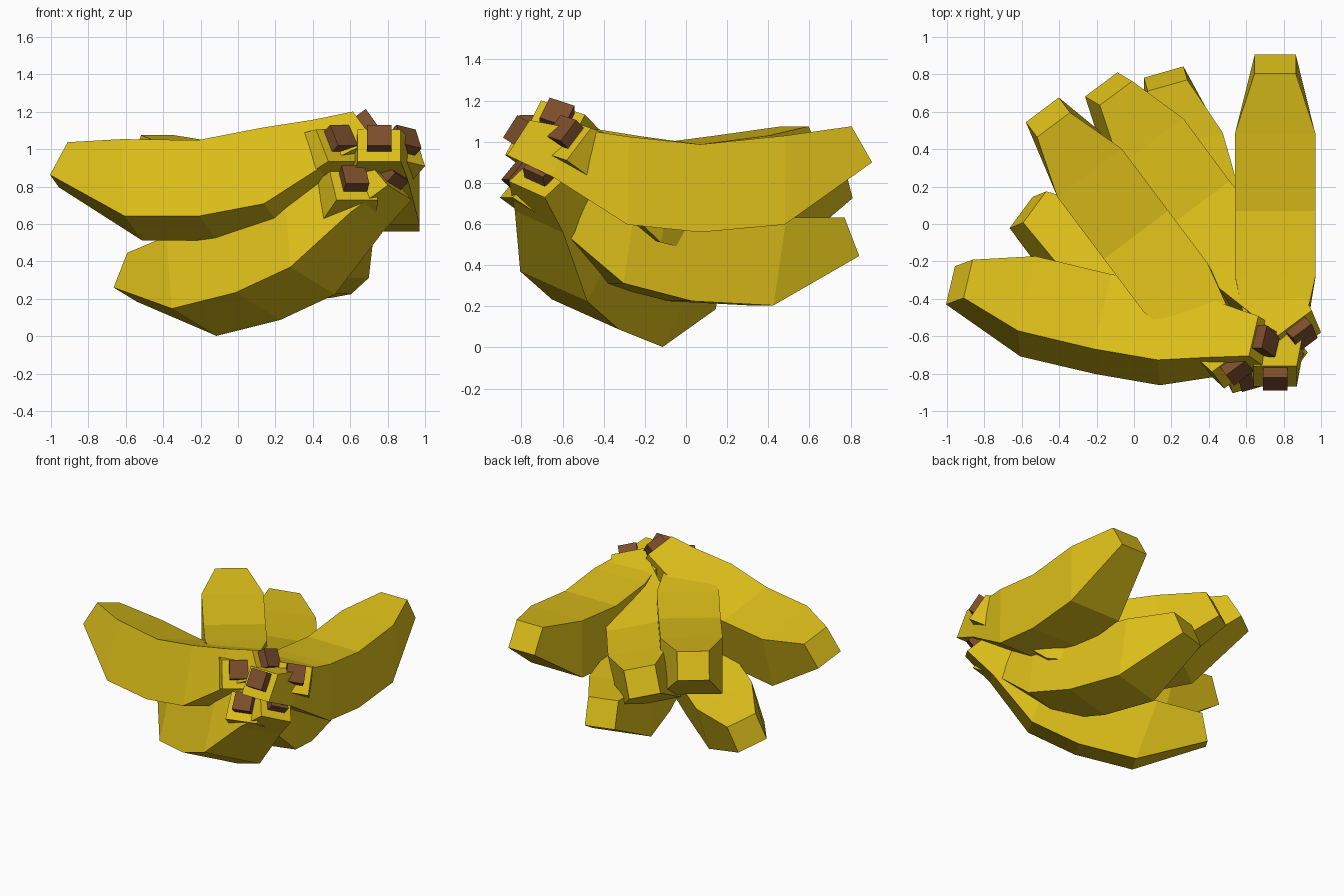
import bpy, bmesh
from mathutils import Vector, Matrix

if "Cube" in bpy.data.objects:
    bpy.data.objects.remove(bpy.data.objects["Cube"])


def material(name, rgb):
    m = bpy.data.materials.new(name)
    m.diffuse_color = (*rgb, 1)
    m.use_nodes = True
    m.node_tree.nodes["Principled BSDF"].inputs["Base Color"].default_value = m.diffuse_color
    return m


PEEL = material("peel_yellow", (0.72, 0.52, 0.01))
STEM = material("stem_brown", (0.20, 0.075, 0.025))

# Side profile of one fruit: top y, top z, bottom y, bottom z, half width
RINGS = [
    (0.805, 1.075, 0.905, 0.90, 0.11),
    (0.485, 1.03, 0.48, 0.597, 0.215),
    (0.07, 0.987, 0.07, 0.56, 0.215),
    (-0.28, 1.025, -0.285, 0.597, 0.215),
    (-0.55, 1.065, -0.65, 0.83, 0.155),
    (-0.76, 1.105, -0.87, 0.935, 0.115),
]
PIVOT = Vector((0, 0.48, 0.815))

# Placement of each fruit: body centre, direction to the tip, inner-curve side
FRUITS = [
    ((0.755, 0.48, 0.815), (0, 1, 0), (0, 0, 1)),
    ((0.277, 0.396, 0.42), (-0.27, 0.95, -0.14), (0, 0, 1)),
    ((-0.235, 0.27, 0.815), (-0.60, 0.80, 0), (0, 0, 1)),
    ((0.075, 0.395, 0.70), (-0.61, 0.79, -0.085), (0.16, 0.11, 0.98)),
    ((-0.247, -0.18, 0.27), (-0.83, 0.48, -0.29), (-0.056, 0.44, 0.89)),
    ((-0.565, -0.44, 0.785), (-0.97, 0.20, -0.085), (0, 0.31, 0.95)),
]


def placement(centre, tip_dir, up):
    d = Vector(tip_dir).normalized()
    n = Vector(up)
    n = (n - d * n.dot(d)).normalized()
    m = Matrix((d.cross(n), d, n)).transposed().to_4x4()
    m.translation = Vector(centre)
    return m


def finish(bm, name, mat, matrix):
    bmesh.ops.recalc_face_normals(bm, faces=bm.faces)
    mesh = bpy.data.meshes.new(name)
    bm.to_mesh(mesh)
    bm.free()
    mesh.materials.append(mat)
    ob = bpy.data.objects.new(name, mesh)
    ob.matrix_world = matrix
    bpy.context.collection.objects.link(ob)


# Square-section fruit lofted through the rings
def fruit(name, matrix):
    bm = bmesh.new()
    loops = []
    for ty, tz, by, bz, w in RINGS:
        pts = [(-w, ty, tz), (w, ty, tz), (w, by, bz), (-w, by, bz)]
        loops.append([bm.verts.new(Vector(p) - PIVOT) for p in pts])
    for a, b in zip(loops, loops[1:]):
        for i in range(4):
            j = (i + 1) % 4
            bm.faces.new((a[i], a[j], b[j], b[i]))
    bm.faces.new(loops[0])
    bm.faces.new(loops[-1])
    finish(bm, name, PEEL, matrix)


# Brown block set into the stem end
def stem(name, matrix):
    bm = bmesh.new()
    local = placement(Vector((0, -0.80, 1.04)) - PIVOT, (0, -0.84, 0.54), (0, 0, 1))
    bmesh.ops.create_cube(bm, size=0.13, matrix=local)
    finish(bm, name, STEM, matrix)


for i, spec in enumerate(FRUITS, 1):
    m = placement(*spec)
    fruit(f"banana_{i}", m)
    stem(f"banana_stem_{i}", m)
